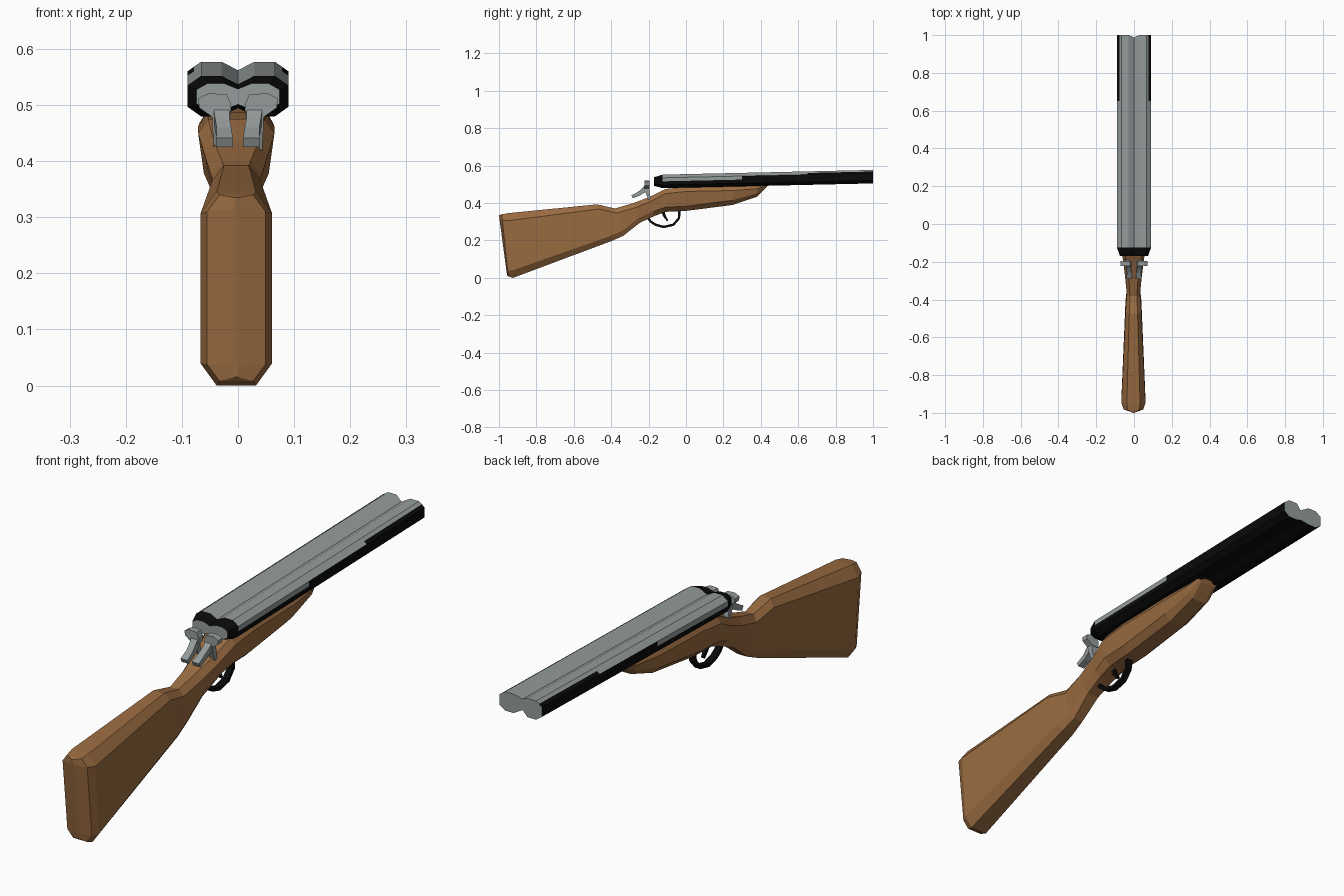
import bpy, bmesh
from mathutils import Vector

if "Cube" in bpy.data.objects:
    bpy.data.objects.remove(bpy.data.objects["Cube"])


def material(name, rgb):
    m = bpy.data.materials.new(name)
    m.diffuse_color = (*rgb, 1)
    m.use_nodes = True
    m.node_tree.nodes["Principled BSDF"].inputs["Base Color"].default_value = m.diffuse_color
    return m


WOOD = material("walnut_wood", (0.32, 0.147, 0.052))
STEEL = material("grey_steel", (0.30, 0.33, 0.33))
BLACK = material("black_metal", (0.003, 0.003, 0.003))


def loft(name, rings, mats, rule=None):
    """Skin a list of equal-length rings, cap both ends; rule(segment, ring) -> material index."""
    bm = bmesh.new()
    vs = [[bm.verts.new(p) for p in r] for r in rings]
    n = len(rings[0])
    for s in range(len(rings) - 1):
        for i in range(n):
            j = (i + 1) % n
            f = bm.faces.new((vs[s][i], vs[s][j], vs[s + 1][j], vs[s + 1][i]))
            f.material_index = rule(s, i) if rule else 0
    bm.faces.new(vs[0])
    bm.faces.new(vs[-1])
    bmesh.ops.recalc_face_normals(bm, faces=bm.faces)
    me = bpy.data.meshes.new(name)
    bm.to_mesh(me)
    bm.free()
    for m in mats:
        me.materials.append(m)
    ob = bpy.data.objects.new(name, me)
    bpy.context.collection.objects.link(ob)
    return ob


def mirrored(half):
    """Close a right-hand half section (listed top to bottom) into a full ring."""
    return half + [(-x, y, z) for x, y, z in reversed(half) if abs(x) > 1e-6]


def strip(name, path, mat):
    """Bar with rectangular section along (x, y, z, width, thickness) points in the side plane."""
    pts = [Vector(p[:3]) for p in path]
    rings = []
    for i, (x, y, z, w, t) in enumerate(path):
        d = pts[min(i + 1, len(pts) - 1)] - pts[max(i - 1, 0)]
        nrm = Vector((0, -d.z, d.y)).normalized() * t / 2
        rings.append([pts[i] + Vector((sx * w / 2, 0, 0)) + nrm * sn
                      for sx, sn in ((-1, -1), (1, -1), (1, 1), (-1, 1))])
    return loft(name, rings, [mat])


# Stock: top y, top z, bottom y, bottom z, half width, top half, bottom half, bevel
STATIONS = [
    (-1.0, .335, -.957, .015, .006, .003, .003, .02),
    (-.985, .340, -.950, .008, .052, .030, .030, .03),
    (-.950, .346, -.925, .000, .064, .035, .035, .04),
    (-.476, .393, -.396, .198, .042, .022, .025, .025),
    (-.380, .371, -.335, .225, .035, .018, .020, .025),
    (-.280, .400, -.246, .295, .045, .025, .025, .025),
    (-.190, .435, -.170, .330, .056, .040, .030, .025),
    (-.110, .475, -.110, .353, .068, .050, .030, .025),
    (.000, .487, .000, .358, .068, .052, .032, .025),
    (.250, .492, .250, .390, .066, .052, .032, .025),
    (.380, .495, .380, .434, .058, .045, .030, .018),
    (.440, .500, .430, .484, .045, .040, .030, .004),
]
rings = []
for yt, zt, yb, zb, w, tw, bw, bev in STATIONS:
    def at(x, z):
        return (x, yb + (yt - yb) * (z - zb) / (zt - zb), z)
    low = w * (.85 if yt > -.3 else 1)
    rings.append(mirrored([at(tw, zt), at(w, zt - bev), at(low, zb + bev), at(bw, zb)]))
stock = loft("stock", rings, [WOOD])
stock.location.x = -.003

# Twin barrels: paired octagons, steel above and black below
SECTION = [(0, .021), (.029, .036), (.066, .036), (.078, .0275), (.09, .019),
           (.09, 0), (.09, -.019), (.066, -.036), (.029, -.036), (0, -.021)]


def barrel_ring(y, s=1.0, valley=0.0):
    zc = .516 + .025 * (y + .12) / 1.12
    return mirrored([(x * (.5 + s / 2), y - (valley if x == 0 else 0), zc + z * s)
                     for x, z in SECTION])


GREY_REACH = [0, 5, 4, 3]   # how far round the section the steel reaches per segment


def barrel_colour(seg, i):
    n = 2 * len(SECTION) - 2
    return 0 if min(i, n - 1 - i) < GREY_REACH[seg] else 1


loft("barrels", [barrel_ring(-.17, .65), barrel_ring(-.125), barrel_ring(.3),
                 barrel_ring(.65), barrel_ring(1.0, 1, .012)], [STEEL, BLACK], barrel_colour)

# Trigger guard and trigger
GUARD = [(-.205, .325), (-.19, .302), (-.165, .285), (-.12, .272),
         (-.068, .284), (-.038, .318), (-.034, .362)]
strip("trigger_guard", [(-.003, y, z, .024, .013) for y, z in GUARD], BLACK)
strip("trigger", [(-.003, -.125, .36, .016, .018), (-.003, -.115, .33, .014, .014),
                  (-.003, -.098, .305, .012, .008)], BLACK)

# Hammers: striking head, rear spur and pivot leg on each side
HEAD = [(.012, .500), (.020, .519), (.052, .521), (.071, .512), (.069, .495), (.042, .476), (.014, .476)]
for side, k in (("left", -1), ("right", 1)):
    loft("hammer_head_" + side,
         [[(k * x, y, z) for x, z in HEAD] for y in (-.222, -.195)], [STEEL])
    strip("hammer_spur_" + side,
          [(k * .030, -.207, .488, .028, .026), (k * .028, -.228, .467, .026, .026),
           (k * .025, -.252, .450, .026, .022), (k * .024, -.288, .433, .030, .018)], [STEEL][0])
    strip("hammer_leg_" + side,
          [(k * .032, -.210, .490, .026, .024), (k * .034, -.205, .455, .022, .020),
           (k * .034, -.195, .420, .018, .014)], STEEL)
